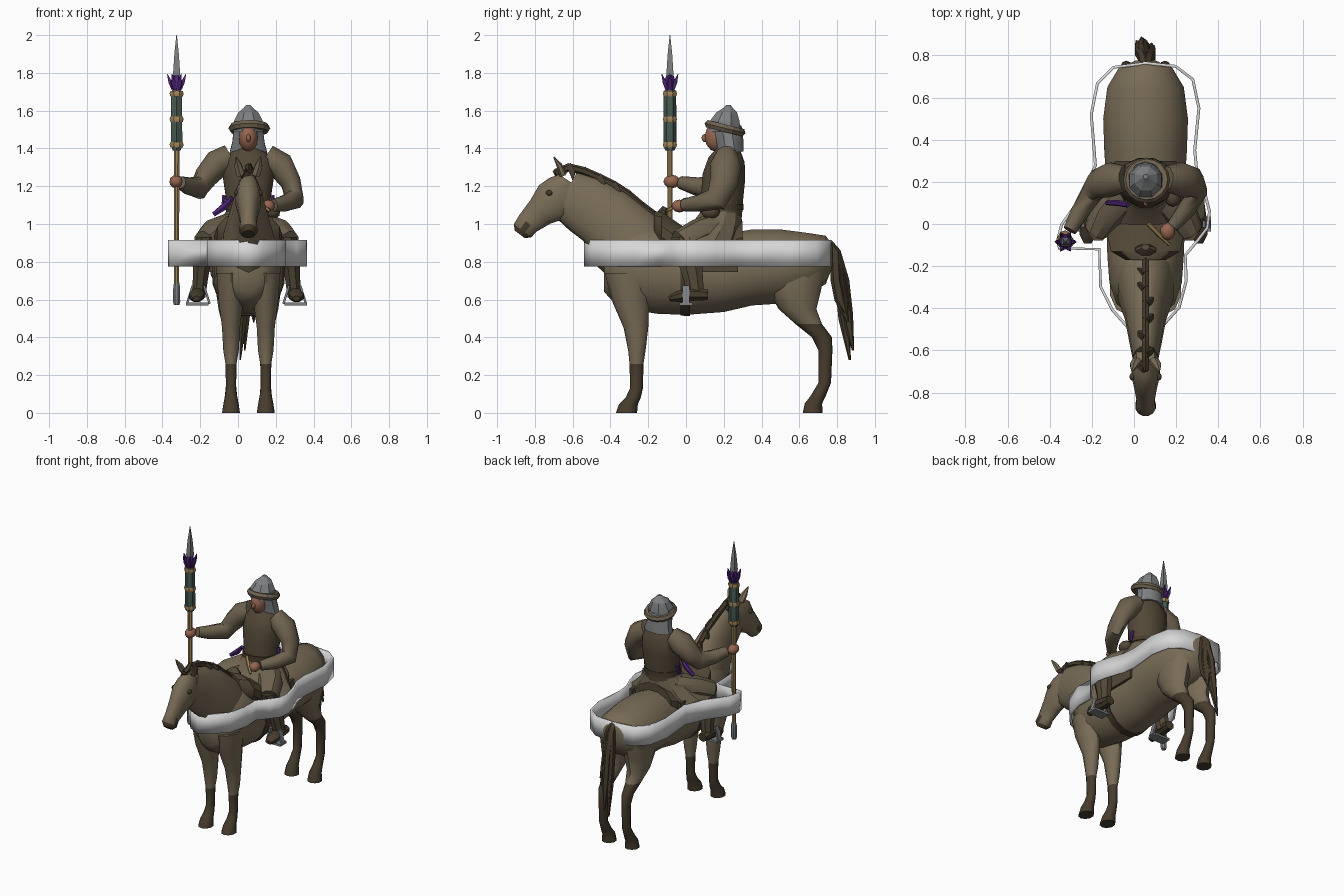
import bpy, bmesh, math, random
from mathutils import Vector, Matrix

random.seed(4)
CX = 0.055  # centre line of horse and rider


def material(name, r, g, b):
    m = bpy.data.materials.new(name)
    m.diffuse_color = (r, g, b, 1)
    return m


COAT = material("horse coat", .19, .15, .095)
DARK = material("dark hair", .062, .045, .026)
CLOTH = material("tunic cloth", .16, .125, .08)
VEST = material("vest leather", .085, .064, .038)
METAL = material("grey metal", .21, .215, .22)
SKIN = material("skin", .30, .13, .08)
PURPLE = material("purple cloth", .075, .018, .18)
GOLD = material("gold wood", .36, .24, .10)
GREEN = material("green grip", .065, .105, .085)
WHITE = material("pale band", .68, .68, .68)


def finish(name, bm, mats, rule=None, angle=35):
    bmesh.ops.recalc_face_normals(bm, faces=bm.faces)
    if rule:
        for f in bm.faces:
            f.material_index = int(rule(f.calc_center_median()))
    me = bpy.data.meshes.new(name)
    bm.to_mesh(me)
    bm.free()
    ob = bpy.data.objects.new(name, me)
    bpy.context.collection.objects.link(ob)
    for m in mats if isinstance(mats, list) else [mats]:
        me.materials.append(m)
    bpy.ops.object.select_all(action='DESELECT')
    ob.select_set(True)
    bpy.context.view_layer.objects.active = ob
    bpy.ops.object.shade_smooth_by_angle(angle=math.radians(angle))
    return ob


def tube(name, path, mats, n=10, axis=None, rule=None, angle=35):
    """Loft ellipses; path rows are x, y, z, side radius, other radius."""
    bm = bmesh.new()
    pts = [Vector(p[:3]) for p in path]
    rings = []
    for i, p in enumerate(path):
        t = Vector(axis) if axis else pts[min(i + 1, len(pts) - 1)] - pts[max(i - 1, 0)]
        t.normalize()
        u = Vector((1, 0, 0))
        u = (u - t * u.dot(t)).normalized()
        v = t.cross(u)
        ring = []
        for k in range(n):
            a = 2 * math.pi * (k + .5) / n
            ring.append(bm.verts.new(pts[i] + u * p[3] * math.cos(a) + v * p[4] * math.sin(a)))
        rings.append(ring)
    for r, s in zip(rings, rings[1:]):
        for k in range(n):
            bm.faces.new((r[k], r[(k + 1) % n], s[(k + 1) % n], s[k]))
    bm.faces.new(rings[0])
    bm.faces.new(rings[-1])
    return finish(name, bm, mats, rule, angle)


def ball(name, loc, size, mat):
    bm = bmesh.new()
    bmesh.ops.create_icosphere(bm, subdivisions=2, radius=1,
                               matrix=Matrix.Translation(loc) @ Matrix.Diagonal((*size, 1)))
    return finish(name, bm, mat)


def box(name, loc, size, mat, rot=0):
    bm = bmesh.new()
    bmesh.ops.create_cube(bm, size=1, matrix=Matrix.Translation(loc)
                          @ Matrix.Rotation(rot, 4, 'Y') @ Matrix.Diagonal((*size, 1)))
    return finish(name, bm, mat)


def mid(rows):  # rows in the centre plane: y, z, side radius, other radius
    return [(CX, *r) for r in rows]


# Horse body, neck and head
tube("horse_body", mid([(.775, .83, .05, .06), (.74, .81, .13, .13), (.65, .79, .185, .165),
     (.5, .775, .205, .2), (.35, .77, .2, .205), (.2, .74, .19, .21), (0, .73, .19, .215),
     (-.15, .76, .185, .24), (-.28, .78, .175, .24), (-.38, .77, .14, .19), (-.435, .74, .07, .1)]),
     COAT, 16, axis=(0, -1, 0), angle=50)
tube("horse_neck", mid([(-.2, .8, .14, .2), (-.325, .92, .135, .205), (-.43, 1.04, .10, .172),
     (-.54, 1.105, .08, .158), (-.64, 1.16, .06, .13)]), COAT, 14, angle=50)
tube("horse_head", mid([(-.615, 1.225, .045, .07), (-.645, 1.18, .062, .105), (-.70, 1.12, .07, .12),
     (-.77, 1.065, .055, .085), (-.835, 1.005, .043, .066), (-.865, .965, .05, .06),
     (-.88, .945, .03, .035)]),
     [COAT, DARK], 12, rule=lambda c: c.y < -.835 and c.z < .99, angle=45)

# Mane with ragged tufts, and forelock
crest = [(-.69, 1.27), (-.62, 1.30), (-.54, 1.28), (-.46, 1.245), (-.38, 1.205),
         (-.31, 1.16), (-.24, 1.10), (-.16, 1.04)]
tube("mane", mid([(y, z, .02, .022) for y, z in crest]), DARK, 6)
for i, (y, z) in enumerate(crest):
    dx = random.choice((-1, 1)) * .03
    tube("mane_tuft", [(CX, y, z + .01, .02, .02), (CX + dx, y + .02, z - .03, .012, .02),
                       (CX + dx * 1.3, y + .02, z - .07, .002, .002)], DARK, 4)

# Tail strands
for i in range(7):
    dx, dy = random.uniform(-.03, .03), random.uniform(-.02, .02)
    end = .28 + .05 * i
    tube("tail_strand", [(CX, .75, .90, .025, .025), (CX + dx * .4, .79, .85, .026, .03),
         (CX + dx, .815 + dy, .7, .025, .03), (CX + dx, .835 + dy, .5 + .02 * i, .025, .03),
         (CX + dx * 1.5, .865 + dy, end, .004, .006)], DARK, 6)

# Paired horse parts
fore = [(-.3, .74, .08, .13), (-.295, .6, .07, .1), (-.265, .45, .05, .065), (-.26, .33, .043, .046),
        (-.262, .26, .031, .037), (-.262, .13, .028, .034), (-.28, .08, .035, .04),
        (-.305, .045, .042, .05), (-.315, 0, .05, .056)]
hind = [(.58, .82, .08, .17), (.575, .65, .085, .14), (.59, .55, .07, .1), (.65, .47, .05, .07),
        (.72, .4, .036, .053), (.738, .33, .03, .037), (.735, .16, .027, .033), (.70, .09, .034, .04),
        (.675, .05, .042, .046), (.67, 0, .05, .052)]
for s in (-1, 1):
    for nm, rows, h in (("front_leg", fore, .29), ("hind_leg", hind, .44)):
        tube(nm, [(CX + s * .092, *r) for r in rows], [COAT, DARK], 10, axis=(0, 0, -1),
             rule=lambda c, h=h: c.z < h, angle=45)
    tube("horse_ear", [(CX + s * .04, -.65, 1.26, .025, .02), (CX + s * .055, -.67, 1.31, .022, .016),
                       (CX + s * .065, -.70, 1.355, .003, .003)], COAT, 6)
    ball("horse_eye", (CX + s * .064, -.725, 1.165), (.012, .018, .015), DARK)

# Saddle, flaps and girth
tube("saddle", mid([(-.17, .98, .1, .09), (-.13, .96, .17, .11), (0, .87, .2, .11),
                    (.2, .86, .2, .12), (.3, .9, .15, .12)]), VEST, 12, axis=(0, -1, 0))
tube("saddle_pommel", mid([(-.14, 1.0, .07, .05), (-.12, 1.07, .05, .025), (-.11, 1.09, .02, .015)]), VEST, 8)
tube("girth", mid([(.02, .73, .195, .222), (-.03, .735, .195, .224)]), DARK, 16, axis=(0, -1, 0))
for s in (-1, 1):
    box("saddle_flap", (CX + s * .195, .14, .83), (.02, .27, .17), VEST)

# Rider legs, boots and stirrups
LX = .045
for s in (-1, 1):
    tube("rider_thigh", [(LX + s * .06, .18, .98, .09, .09), (LX + s * .17, .06, .95, .085, .075),
                         (LX + s * .225, -.03, .90, .06, .07)], CLOTH, 10)
    tube("rider_calf", [(LX + s * .215, -.01, .93, .055, .075), (LX + s * .235, .02, .8, .05, .07),
                        (LX + s * .245, .04, .7, .043, .055), (LX + s * .255, .05, .61, .04, .05)],
         VEST, 8, axis=(0, 0, -1))
    tube("rider_boot", [(LX + s * .255, .115, .625, .035, .03), (LX + s * .26, .03, .63, .042, .04),
                        (LX + s * .265, -.05, .615, .042, .03), (LX + s * .265, -.09, .605, .02, .015)], DARK, 8)
    box("stirrup_tread", (LX + s * .26, .0, .577), (.12, .07, .016), METAL)
    for d in (-1, 1):
        box("stirrup_side", (LX + s * .255 + d * .045, .0, .625), (.012, .035, .1), METAL, -d * .3)

# Rider robe, vest and belt
tube("robe_skirt", mid([(.19, 1.08, .115, .105), (.17, 1.02, .15, .13), (.13, .95, .22, .17),
                        (.09, .89, .29, .20)]), CLOTH, 12, axis=(0, 0, -1), angle=25)
tube("vest", mid([(.185, 1.04, .125, .115), (.19, 1.12, .12, .115), (.2, 1.25, .14, .118),
                  (.215, 1.34, .135, .1), (.22, 1.39, .08, .07), (.215, 1.42, .06, .055)]), VEST, 12)
tube("belt", mid([(.187, 1.075, .13, .121), (.187, 1.105, .128, .121)]), DARK, 12)
tube("purple_sash", [(-.03, .09, 1.14, .012, .012), (-.075, .10, 1.09, .02, .015),
                     (-.13, .10, 1.05, .014, .01)], PURPLE, 6)
for s in (-1, 1):
    tube("purple_tab", [(CX + s * .128, .205, 1.15, .012, .012), (CX + s * .135, .19, 1.08, .01, .012)], PURPLE, 6)
ball("belt_pouch", (CX + .13, .13, 1.065), (.04, .05, .04), VEST)

# Arms and hands
tube("spear_arm", [(-.04, .215, 1.355, .07, .06), (-.11, .21, 1.32, .075, .085),
     (-.17, .19, 1.25, .062, .075), (-.205, .14, 1.19, .052, .062), (-.26, .05, 1.2, .045, .048),
     (-.305, -.03, 1.22, .033, .034)], CLOTH, 10, angle=45)
tube("rein_arm", [(.15, .215, 1.355, .07, .06), (.225, .21, 1.31, .075, .085),
     (.28, .2, 1.22, .055, .075), (.3, .16, 1.13, .05, .065), (.25, .07, 1.11, .045, .045),
     (.185, -.01, 1.1, .032, .034)], CLOTH, 10, angle=45)
ball("spear_hand", (-.328, -.075, 1.225), (.036, .045, .036), SKIN)
ball("rein_hand", (.16, -.035, 1.095), (.036, .042, .034), SKIN)
tube("rein_grip", [(.07, .0, 1.13, .012, .012), (.12, -.05, 1.10, .014, .014),
                   (.17, -.10, 1.07, .008, .008)], GOLD, 5)

# Head and helmet
ball("rider_face", (CX, .165, 1.46), (.052, .068, .08), SKIN)
ball("nose", (CX, .1, 1.455), (.012, .018, .022), SKIN)
tube("neck_guard", mid([(.235, 1.375, .105, .07), (.228, 1.43, .09, .077), (.215, 1.51, .08, .08)]),
     METAL, 10)
tube("helmet_dome", mid([(.205, 1.49, .088, .09), (.205, 1.545, .082, .085), (.215, 1.59, .058, .06),
                         (.222, 1.612, .03, .03), (.225, 1.63, .012, .012)]), METAL, 8, axis=(0, 0, 1), angle=20)
bpy.ops.mesh.primitive_torus_add(major_segments=16, minor_segments=6, major_radius=.088, minor_radius=.023,
                                 location=(CX + .005, .207, 1.507), rotation=(-.24, 0, 0))
rim = bpy.context.object
rim.name = "helmet_rim"
rim.data.materials.append(CLOTH)

# Spear
SX, SY = -.325, -.085


def turned(name, rows, mat, n=8):
    return tube(name, [(SX, SY, z, r, r) for z, r in rows], mat, n)


turned("spear_shaft", [(.6, .014), (1.42, .016)], GOLD)
turned("spear_butt", [(.57, .015), (.59, .021), (.67, .019), (.69, .015)], METAL)
turned("spear_grip", [(1.39, .025), (1.42, .035), (1.55, .034), (1.68, .033), (1.71, .028)], GREEN, 6)
for z in (1.42, 1.555, 1.69):
    turned("spear_band", [(z - .014, .036), (z, .04), (z + .014, .036)], GOLD)
turned("spear_collar", [(1.70, .022), (1.75, .034), (1.79, .02)], PURPLE)
for k in range(6):
    c, s = math.cos(k * math.pi / 3), math.sin(k * math.pi / 3)
    tube("collar_leaf", [(SX + .02 * c, SY + .02 * s, 1.715, .012, .012),
         (SX + .033 * c, SY + .033 * s, 1.75, .014, .014),
         (SX + .05 * c, SY + .05 * s, 1.795, .002, .002)], PURPLE, 4)
turned("spear_blade", [(1.74, .02), (1.80, .026), (1.9, .017), (2.0, .002)], METAL, 4)

# Pale band around horse and rider
outline = [(-.37, -.08), (-.36, -.12), (-.17, -.125), (-.165, -.3), (-.11, -.41), (-.03, -.5), (.05, -.54),
           (.13, -.5), (.22, -.4), (.255, -.27), (.25, -.15), (.31, -.08), (.355, -.02), (.365, .06),
           (.34, .16), (.305, .25), (.295, .35), (.315, .55), (.285, .69), (.2, .755), (.06, .77),
           (-.1, .75), (-.18, .67), (-.21, .52), (-.19, .28), (-.25, .14), (-.35, .0)]
bm = bmesh.new()
low, top = [[bm.verts.new((x, y, z)) for x, y in outline] for z in (.775, .915)]
for i in range(len(outline)):
    j = (i + 1) % len(outline)
    bm.faces.new((low[i], low[j], top[j], top[i]))
band = finish("surrounding_band", bm, WHITE, angle=10)
mod = band.modifiers.new("thickness", 'SOLIDIFY')
mod.thickness = .014
